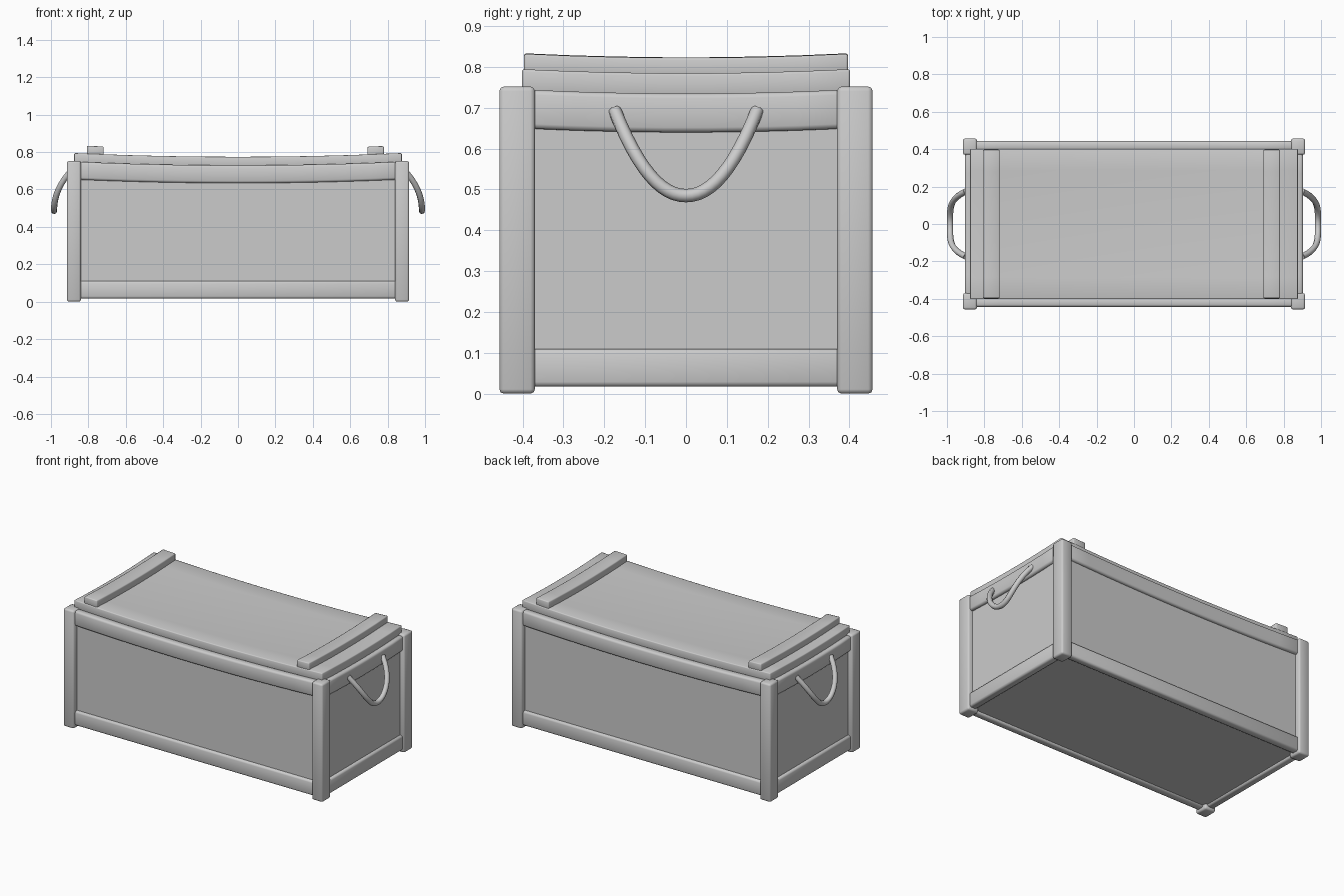
import bpy, bmesh
from mathutils import Vector

if "Cube" in bpy.data.objects:
    bpy.data.objects.remove(bpy.data.objects["Cube"])


def sag(v):
    # gentle dip of the old wood towards the middle in both directions
    v.z -= 0.020 * max(0, 1 - (v.x / 0.88) ** 2) + 0.010 * max(0, 1 - (v.y / 0.40) ** 2)


def box(name, lo, hi, bevel=0.01, cuts=(0, 0), bend=False):
    lo, hi = Vector(lo), Vector(hi)
    bm = bmesh.new()
    bmesh.ops.create_cube(bm, size=1)
    for v in bm.verts:
        v.co = Vector([lo[i] + (hi[i] - lo[i]) * (v.co[i] + 0.5) for i in range(3)])
    if bevel:
        bmesh.ops.bevel(bm, geom=bm.edges[:], offset=bevel, segments=2,
                        profile=0.5, affect='EDGES')
    for axis in (0, 1):
        n = cuts[axis]
        for k in range(1, n + 1):
            co = Vector((0, 0, 0))
            co[axis] = lo[axis] + (hi[axis] - lo[axis]) * k / (n + 1)
            no = Vector((0, 0, 0))
            no[axis] = 1
            bmesh.ops.bisect_plane(bm, geom=bm.verts[:] + bm.edges[:] + bm.faces[:],
                                   plane_co=co, plane_no=no)
    if bend:
        for v in bm.verts:
            sag(v.co)
    for f in bm.faces:
        f.smooth = bevel > 0
    me = bpy.data.meshes.new(name)
    bm.to_mesh(me)
    bm.free()
    ob = bpy.data.objects.new(name, me)
    bpy.context.collection.objects.link(ob)
    return ob


def span(s, a, b):
    return sorted((s * a, s * b))


# Chest body panels
box("body", (-0.885, -0.425, 0.03), (0.885, 0.425, 0.70), bevel=0)

# Corner posts
for sx, nx in ((-1, "left"), (1, "right")):
    for sy, ny in ((-1, "front"), (1, "back")):
        x, y = span(sx, 0.84, 0.915), span(sy, 0.37, 0.457)
        box(f"{ny}_{nx}_post", (x[0], y[0], 0), (x[1], y[1], 0.752), 0.011)

# Bottom and sagging top rails
for s, name in ((-1, "front"), (1, "back")):
    y = span(s, 0.395, 0.443)
    box(f"{name}_bottom_rail", (-0.85, y[0], 0.017), (0.85, y[1], 0.11), 0.012)
    box(f"{name}_top_rail", (-0.85, y[0], 0.654), (0.85, y[1], 0.749), 0.012, (11, 0), True)
for s, name in ((-1, "left"), (1, "right")):
    x = span(s, 0.855, 0.904)
    box(f"{name}_bottom_rail", (x[0], -0.38, 0.017), (x[1], 0.38, 0.11), 0.012)
    box(f"{name}_top_rail", (x[0], -0.38, 0.65), (x[1], 0.38, 0.745), 0.012, (0, 6), True)

# Lid
box("lid", (-0.876, -0.402, 0.735), (0.876, 0.402, 0.795), 0.006, (11, 6), True)

# Lid battens
box("left_batten", (-0.808, -0.397, 0.785), (-0.718, 0.397, 0.837), 0.006, (0, 6), True)
box("right_batten", (0.692, -0.397, 0.785), (0.780, 0.397, 0.837), 0.006, (0, 6), True)

# Hanging rope handles
for s, name in ((-1, "left"), (1, "right")):
    cu = bpy.data.curves.new(f"{name}_handle", 'CURVE')
    cu.dimensions = '3D'
    cu.bevel_depth = 0.0165
    cu.bevel_resolution = 2
    cu.use_fill_caps = True
    n = 25
    sp = cu.splines.new('POLY')
    sp.points.add(n - 1)
    for i in range(n):
        u = (2 * i / (n - 1) - 1) * 1.02
        sp.points[i].co = (s * (0.906 + 0.0775 * (1 - abs(u) ** 4.5)),
                           0.171 * u, 0.485 + 0.2 * abs(u) ** 2.1, 1)
    sp.use_smooth = True
    ob = bpy.data.objects.new(f"{name}_handle", cu)
    bpy.context.collection.objects.link(ob)
